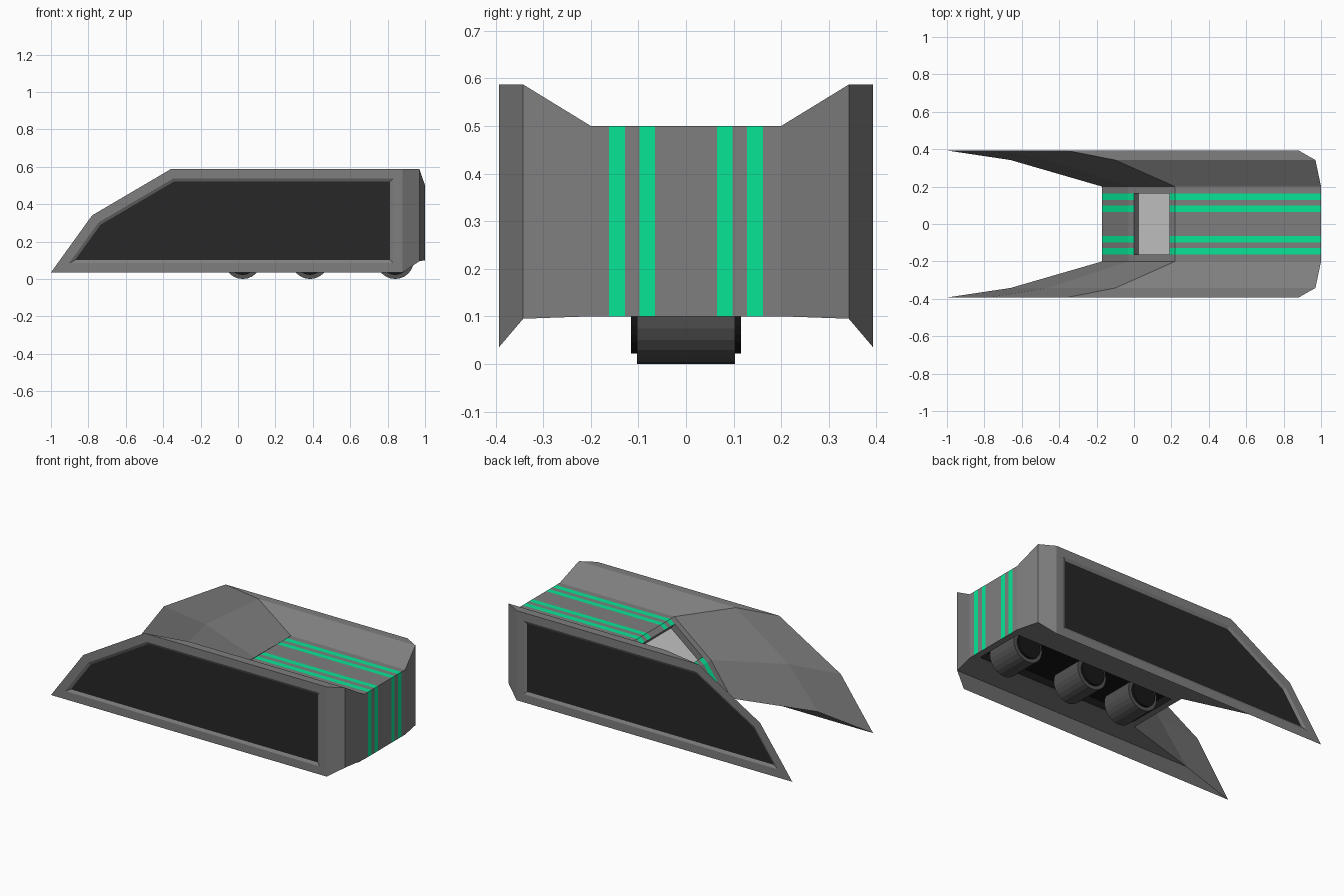
import bpy, bmesh, math

if "Cube" in bpy.data.objects:
    bpy.data.objects.remove(bpy.data.objects["Cube"])


def material(name, rgb):
    m = bpy.data.materials.new(name)
    m.diffuse_color = (*rgb, 1)
    m.use_nodes = True
    m.node_tree.nodes["Principled BSDF"].inputs["Base Color"].default_value = m.diffuse_color
    return m


GREY = material("hull_grey", (0.21, 0.21, 0.21))
GREEN = material("stripe_green", (0.002, 0.79, 0.30))
DARK = material("panel_dark", (0.02, 0.02, 0.02))
GLASS = material("window_grey", (0.58, 0.58, 0.58))
BLACK = material("hub_black", (0.008, 0.008, 0.008))
WHEEL = material("wheel_grey", (0.085, 0.085, 0.085))

# Side profiles (x, z): nose, nose bend, top front, top rear, bottom rear
OUTER = [(-1, .035), (-.78, .34), (-.36, .587), (.88, .587), (.88, .035)]
MID = [(-.66, .095), (-.46, .335), (-.10, .587), (.97, .587), (.97, .095)]
INNER = [(-.17, .10), (-.03, .30), (.22, .50), (1, .50), (1, .10)]
STRIPES = [(.065, .098), (.128, .162)]

half = [(y, INNER) for s in STRIPES for y in s]
half += [(.20, INNER), (.342, MID), (.393, OUTER)]
sections = [(-y, p) for y, p in reversed(half)] + half


def in_stripe(y):
    return any(a < abs(y) < b for a, b in STRIPES)


def inset(bm, face, width):
    return bmesh.ops.inset_region(bm, faces=[face], thickness=width, use_boundary=True,
                                  use_even_offset=True)["faces"]


def sink(bm, face, depth, mat):
    """Push a face straight inwards and colour it."""
    face.normal_update()
    bmesh.ops.translate(bm, verts=face.verts[:], vec=face.normal * -depth)
    face.material_index = mat


def sink_straight(bm, face, depth, mat, wall_mat=0):
    """Recess a face with upright walls."""
    face.material_index = wall_mat
    floor = bmesh.ops.extrude_discrete_faces(bm, faces=[face])["faces"][0]
    for e in floor.edges:
        for f in e.link_faces:
            f.material_index = wall_mat
    sink(bm, floor, depth, mat)


# Hull: profiles lofted across the width
bm = bmesh.new()
rings = [[bm.verts.new((x, y, z)) for x, z in p] for y, p in sections]
slope, belly = [], []
for (ya, _), (yb, _), a, b in zip(sections, sections[1:], rings, rings[1:]):
    for k in range(5):
        n = (k + 1) % 5
        f = bm.faces.new((a[k], a[n], b[n], b[k]))
        central = abs(ya + yb) / 2 < .2
        if central and k == 1:
            slope.append(f)
        elif central and k == 4:
            belly.append(f)
        elif central and in_stripe((ya + yb) / 2):
            f.material_index = 1
sides = [bm.faces.new(rings[0]), bm.faces.new(rings[-1])]
bmesh.ops.recalc_face_normals(bm, faces=bm.faces[:])
window = bmesh.ops.dissolve_faces(bm, faces=slope)["region"][0]
well = bmesh.ops.dissolve_faces(bm, faces=belly)["region"][0]

# Recessed side panels with a bevelled wall
for f in sides:
    inset(bm, f, .05)
    inset(bm, f, .016)
    sink(bm, f, .009, 2)

# Cockpit window: stripes continue over its rim
for f in inset(bm, window, .038):
    ys = [v.co.y for v in f.verts]
    if max(ys) - min(ys) < .1 and in_stripe(f.calc_center_median().y):
        f.material_index = 1
sink_straight(bm, window, .04, 3)

# Wheel well under the hull
inset(bm, well, .04)
sink_straight(bm, well, .045, 4, 4)

mesh = bpy.data.meshes.new("hull")
bm.to_mesh(mesh)
bm.free()
for m in (GREY, GREEN, DARK, GLASS, BLACK):
    mesh.materials.append(m)
bpy.context.collection.objects.link(bpy.data.objects.new("hull", mesh))


def roller(name, x, radius, width, mat):
    bpy.ops.mesh.primitive_cylinder_add(vertices=24, radius=radius, depth=width,
                                        location=(x, 0, .10), rotation=(math.pi / 2, 0, 0))
    o = bpy.context.object
    o.name = name
    o.data.materials.append(mat)


# Three wide wheels with protruding hubs
for i, x in enumerate((.025, .385, .84), 1):
    roller(f"wheel_{i}", x, .10, .205, WHEEL)
    roller(f"wheel_hub_{i}", x, .078, .232, BLACK)
